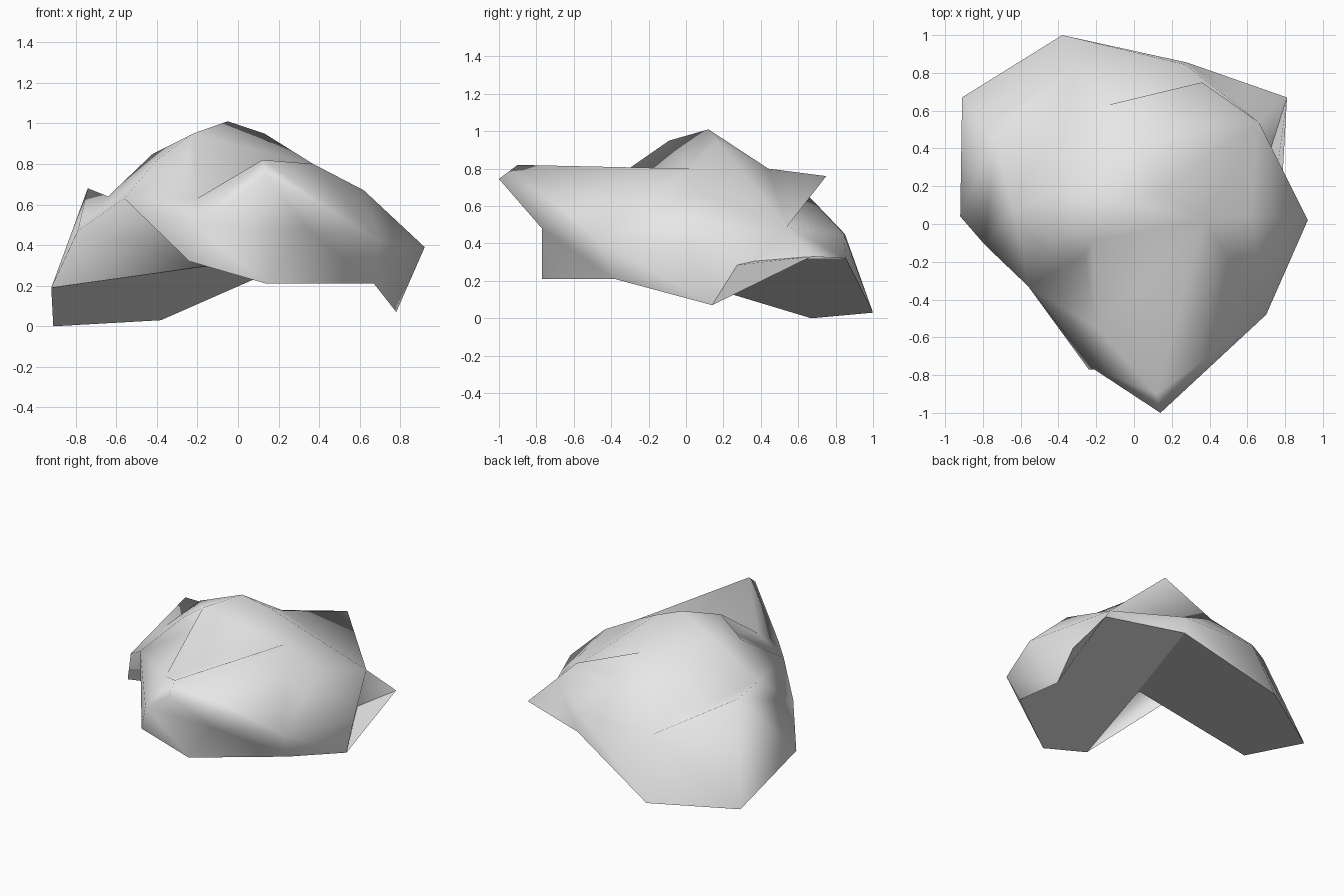
import bpy, bmesh, math
from mathutils import Vector
from mathutils.geometry import delaunay_2d_cdt

if "Cube" in bpy.data.objects:
    bpy.data.objects.remove(bpy.data.objects["Cube"])

# Rim of the upper surface, counter-clockwise from the back
rim = {
    "back_foot": (-.38, 1.0, .03), "left_foot": (-.91, .67, .0),
    "left_mid": (-.92, .04, .19), "left_ledge": (-.79, -.11, .47),
    "left_lip": (-.56, -.33, .63),
    "front_lip": (-.21, -.77, .49), "tip": (.14, -1.0, .745),
    "front_side": (.70, -.48, .42), "right_bulge": (.92, .02, .39),
    "right_notch": (.66, .54, .49),
    "right_back": (.81, .67, .33), "back_low": (.28, .855, .32),
}
# Bumps and ridges on the upper surface
bumps = {
    "nose": (.12, -.90, .82), "dip": (-.20, -.55, .63),
    "shoulder": (.37, .02, .80), "right_crown": (.62, .05, .67),
    "peak": (-.05, .12, 1.01), "below_crest": (-.26, -.17, .80),
    "crest": (-.22, -.09, .95), "step": (-.40, -.07, .82),
    "right_crest": (.13, .165, .95), "left_crest": (-.42, .165, .85),
    "rear_slope": (.06, .44, .80), "rear_shelf": (-.14, .63, .68),
    "left_notch": (-.64, .08, .64), "left_knob": (-.74, .45, .68),
    "rear_fold": (-.31, .85, .45), "rear_low": (.27, .845, .45),
}
# Lower edge, underside crease and the overhanging rear ledge
under = {
    "crease": (.02, .07, .32), "front_low": (-.24, -.77, .32),
    "base_front": (.14, -.77, .21),
    "chin": (.34, -.77, .48), "base_side": (.67, -.38, .21),
    "right_foot": (.78, .14, .07), "rear_ledge": (.36, .75, .76),
}

bm = bmesh.new()
vert = {n: bm.verts.new(p) for d in (rim, bumps, under) for n, p in d.items()}


def add_face(text):
    return bm.faces.new([vert[n] for n in text.split()])


# Upper surface: triangulate from above, keeping the main ridges
names = list(rim) + list(bumps)
ridges = ["nose shoulder", "nose dip", "dip left_lip", "left_lip left_notch",
          "left_notch left_knob", "left_knob rear_fold", "left_notch rear_fold",
          "rear_shelf right_notch", "shoulder right_crown", "left_ledge left_knob"]
edges = [tuple(names.index(n) for n in r.split()) for r in ridges]
flat = [Vector(vert[n].co.xy) for n in names]
result = delaunay_2d_cdt(flat, edges, [list(range(len(rim)))], 1, 1e-5)
faces_out, origin = result[2], result[3]
for f in faces_out:
    corners = [names[origin[i][0]] for i in f]
    third = [n for n in corners if n not in ("rear_shelf", "right_notch")]
    if len(third) == 1 and vert[third[0]].co.y < .55:
        # Pull this triangle out into the overhanging ledge
        t = third[0]
        add_face(f"{t} rear_ledge rear_shelf")
        add_face(f"{t} right_notch rear_ledge")
        add_face("rear_shelf rear_ledge right_notch")
    else:
        add_face(" ".join(corners))

# Sides and left recess
for f in ["front_low base_front front_lip", "base_front chin front_lip",
          "front_lip chin tip", "tip chin front_side",
          "chin base_front base_side front_side",
          "front_side base_side right_foot right_bulge",
          "right_bulge right_foot right_notch", "right_notch right_foot right_back",
          "left_mid left_ledge crease", "left_ledge left_lip crease",
          "left_lip front_low crease", "left_lip front_lip front_low"]:
    add_face(f)

# Arched underside: two flat faces with hard edges
bottom = [add_face("back_foot left_foot left_mid crease back_low"),
          add_face("back_low crease front_low base_front base_side right_foot right_back")]
for f in bm.faces:
    f.smooth = True
for f in bottom:
    f.smooth = False
    for e in f.edges:
        e.smooth = False
bmesh.ops.recalc_face_normals(bm, faces=bm.faces)

mesh = bpy.data.meshes.new("rock")
bm.to_mesh(mesh)
bm.free()
rock = bpy.data.objects.new("rock", mesh)
bpy.context.collection.objects.link(rock)

# One stone grey
mat = bpy.data.materials.new("stone grey")
mat.diffuse_color = (.8, .8, .8, 1)
mat.use_nodes = True
mat.node_tree.nodes["Principled BSDF"].inputs["Base Color"].default_value = mat.diffuse_color
mesh.materials.append(mat)
